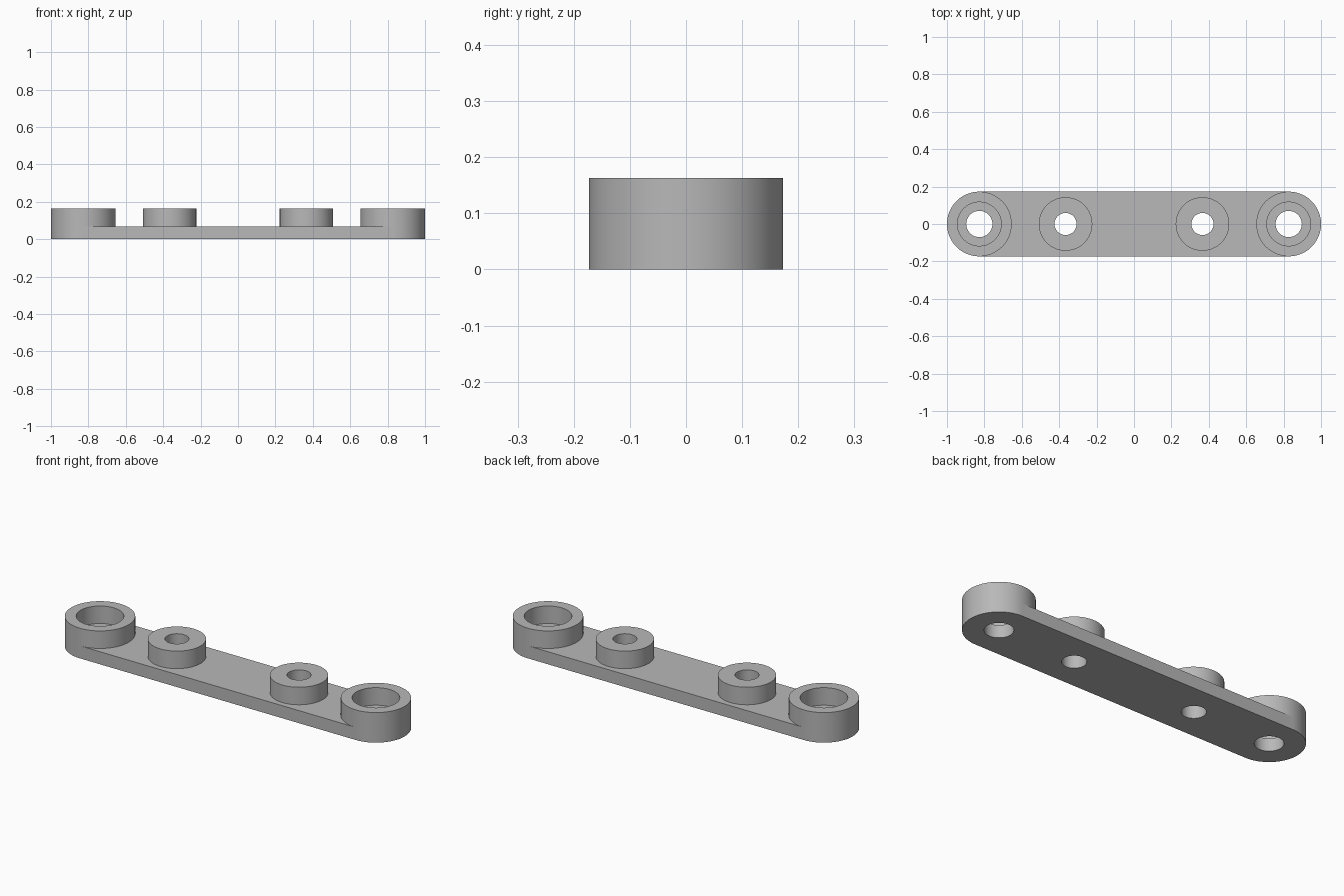
import bpy
import bmesh
from math import sin, cos, pi, radians

cube = bpy.data.objects.get("Cube")
if cube:
    bpy.data.objects.remove(cube, do_unlink=True)

SEG = 96
PLATE_H, TOP = 0.068, 0.163
END_R, END_X = 0.173, 0.827
BOSS_R, BOSS_X = 0.143, 0.366
END_HOLE, BOSS_HOLE, CUP_R = 0.07, 0.059, 0.117

grey = bpy.data.materials.new("plain grey")
grey.use_nodes = True
grey.diffuse_color = (0.48, 0.48, 0.48, 1)
grey.node_tree.nodes["Principled BSDF"].inputs["Base Color"].default_value = grey.diffuse_color


def arc(cx, r, start=0.0, sweep=2 * pi, n=SEG, closed=True):
    count = n if closed else n + 1
    return [(cx + r * cos(start + sweep * i / n), r * sin(start + sweep * i / n))
            for i in range(count)]


def add_loop(bm, points, z):
    verts = [bm.verts.new((x, y, z)) for x, y in points]
    for i, v in enumerate(verts):
        bm.edges.new((v, verts[(i + 1) % len(verts)]))
    return verts


def finish(name, bm):
    bmesh.ops.recalc_face_normals(bm, faces=bm.faces)
    mesh = bpy.data.meshes.new(name)
    bm.to_mesh(mesh)
    bm.free()
    mesh.materials.append(grey)
    obj = bpy.data.objects.new(name, mesh)
    bpy.context.collection.objects.link(obj)
    bpy.ops.object.select_all(action='DESELECT')
    obj.select_set(True)
    bpy.context.view_layer.objects.active = obj
    bpy.ops.object.shade_smooth_by_angle(angle=radians(30))


# Base plate: round-ended outline with four through holes
bm = bmesh.new()
half = SEG // 2
outline = (arc(END_X, END_R, -pi / 2, pi, half, False)
           + arc(-END_X, END_R, pi / 2, pi, half, False))
add_loop(bm, outline, 0)
for side in (-1, 1):
    add_loop(bm, arc(side * END_X, END_HOLE), 0)
    add_loop(bm, arc(side * BOSS_X, BOSS_HOLE), 0)
bmesh.ops.triangle_fill(bm, edges=bm.edges[:], use_beauty=True, normal=(0, 0, 1))
ext = bmesh.ops.extrude_face_region(bm, geom=bm.faces[:], use_keep_orig=True)
raised = [g for g in ext["geom"] if isinstance(g, bmesh.types.BMVert)]
bmesh.ops.translate(bm, verts=raised, vec=(0, 0, PLATE_H))
finish("base_plate", bm)


# Raised ring standing on the plate, open underneath
def ring(name, cx, outer, inner):
    bm = bmesh.new()
    section = ((outer, PLATE_H), (outer, TOP), (inner, TOP), (inner, PLATE_H))
    loops = [[bm.verts.new((x, y, z)) for x, y in arc(cx, r)] for r, z in section]
    for a, b in zip(loops, loops[1:]):
        for i in range(SEG):
            j = (i + 1) % SEG
            bm.faces.new((a[i], a[j], b[j], b[i]))
    finish(name, bm)


for side, label in ((1, "left"), (-1, "right")):
    ring(label + "_end_cup", side * END_X, END_R, CUP_R)
    ring(label + "_boss", side * BOSS_X, BOSS_R, BOSS_HOLE)
